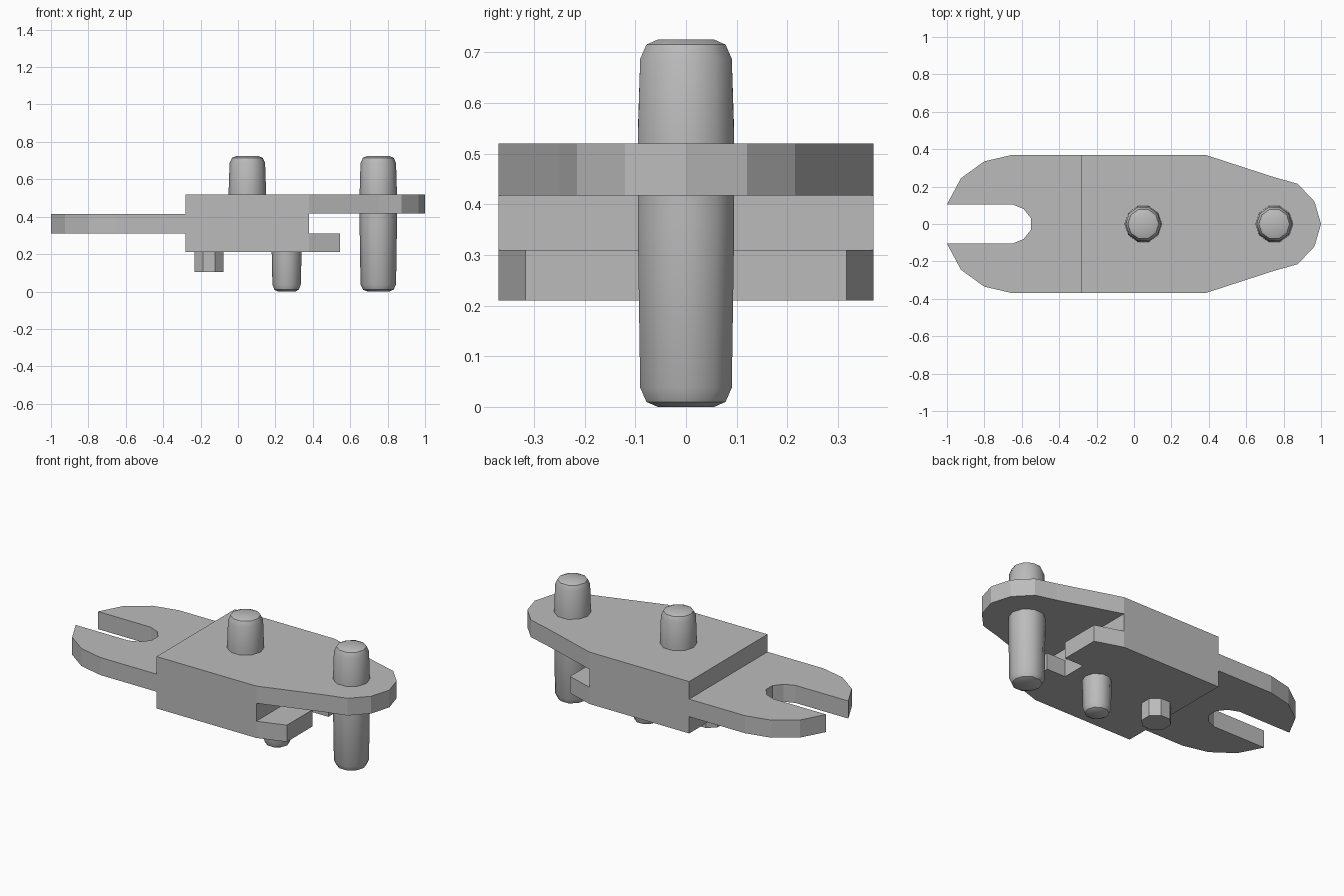
import bpy, bmesh
from math import radians, cos, sin, tau

cube = bpy.data.objects.get("Cube")
if cube:
    bpy.data.objects.remove(cube, do_unlink=True)

grey = bpy.data.materials.new("plain_grey")
grey.use_nodes = True
colour = (0.5, 0.5, 0.5, 1)
grey.diffuse_color = colour
grey.node_tree.nodes["Principled BSDF"].inputs["Base Color"].default_value = colour


def finish(name, bm):
    bmesh.ops.recalc_face_normals(bm, faces=bm.faces)
    mesh = bpy.data.meshes.new(name)
    bm.to_mesh(mesh)
    bm.free()
    mesh.materials.append(grey)
    obj = bpy.data.objects.new(name, mesh)
    bpy.context.collection.objects.link(obj)
    return obj


def prism(name, outline, low, high):
    bm = bmesh.new()
    face = bm.faces.new([bm.verts.new((x, y, low)) for x, y in outline])
    up = bmesh.ops.extrude_face_region(bm, geom=[face])["geom"]
    for v in up:
        if isinstance(v, bmesh.types.BMVert):
            v.co.z = high
    return finish(name, bm)


def mirrored(half):
    # Complete an outline across the x axis
    return half + [(x, -y) for x, y in reversed(half) if y != 0]


def rect(x0, x1, w):
    return [(x0, -w), (x1, -w), (x1, w), (x0, w)]


def smooth(obj, angle):
    bpy.ops.object.select_all(action="DESELECT")
    obj.select_set(True)
    bpy.context.view_layer.objects.active = obj
    bpy.ops.object.shade_smooth_by_angle(angle=radians(angle))


def turned(name, x, rings, sides, turn=0):
    # Stack of (radius, height) rings with flat ends
    bm = bmesh.new()
    loops = [[bm.verts.new((x + r * cos(tau * (i + turn) / sides),
                            r * sin(tau * (i + turn) / sides), z))
              for i in range(sides)] for r, z in rings]
    for a, b in zip(loops, loops[1:]):
        for i in range(sides):
            j = (i + 1) % sides
            bm.faces.new((a[i], a[j], b[j], b[i]))
    bm.faces.new(loops[0])
    bm.faces.new(loops[-1])
    return finish(name, bm)


def rounded(r, z, way):
    # Rounded pin end, from the flat cap inward
    return [(r * f, z + way * d) for f, d in ((0.58, 0), (0.82, 0.01), (0.95, 0.038))]


# Main block with its tapered top plate and lower lip
nose = [(-0.28, 0.37), (0.38, 0.37), (0.75, 0.25), (0.875, 0.215), (0.965, 0.12), (1, 0)]
link_body = prism("link_body", mirrored(nose), 0.21, 0.52)
cuts = [("gap_cutter", rect(0.38, 1.2, 0.6), 0.31, 0.417),
        ("lip_end_cutter", rect(0.545, 1.2, 0.6), 0.1, 0.36),
        ("lip_notch_cutter", rect(0.42, 0.7, 0.075), 0.1, 0.36)]
for name, outline, low, high in cuts:
    cutter = prism(name, outline, low, high)
    mod = link_body.modifiers.new(name, "BOOLEAN")
    mod.operation, mod.solver, mod.object = "DIFFERENCE", "EXACT", cutter
    bpy.ops.object.select_all(action="DESELECT")
    bpy.context.view_layer.objects.active = link_body
    link_body.select_set(True)
    bpy.ops.object.modifier_apply(modifier=name)
    bpy.data.objects.remove(cutter, do_unlink=True)

# Forked tail with a round-ended slot
fork = [(-0.55, 0.03), (-0.59, 0.08), (-0.65, 0.105), (-1, 0.105), (-0.925, 0.245),
        (-0.8, 0.335), (-0.65, 0.37), (-0.28, 0.37)]
prism("fork_plate", mirrored(fork), 0.31, 0.415)

# Pins and peg
long_pin = turned("long_pin", 0.75, rounded(0.1, 0, 1) + [(0.1, 0.36), (0.1, 0.52)]
                  + rounded(0.1, 0.725, -1)[::-1], 10)
top_pin = turned("top_pin", 0.05, [(0.1, 0.5), (0.1, 0.54)]
                 + rounded(0.1, 0.725, -1)[::-1], 10)
lower_pin = turned("lower_pin", 0.26, rounded(0.08, 0, 1) + [(0.08, 0.22)], 10)
for pin in (long_pin, top_pin, lower_pin):
    smooth(pin, 40)
turned("small_peg", -0.155, [(0.083, 0.105), (0.083, 0.22)], 8, 0.5)
